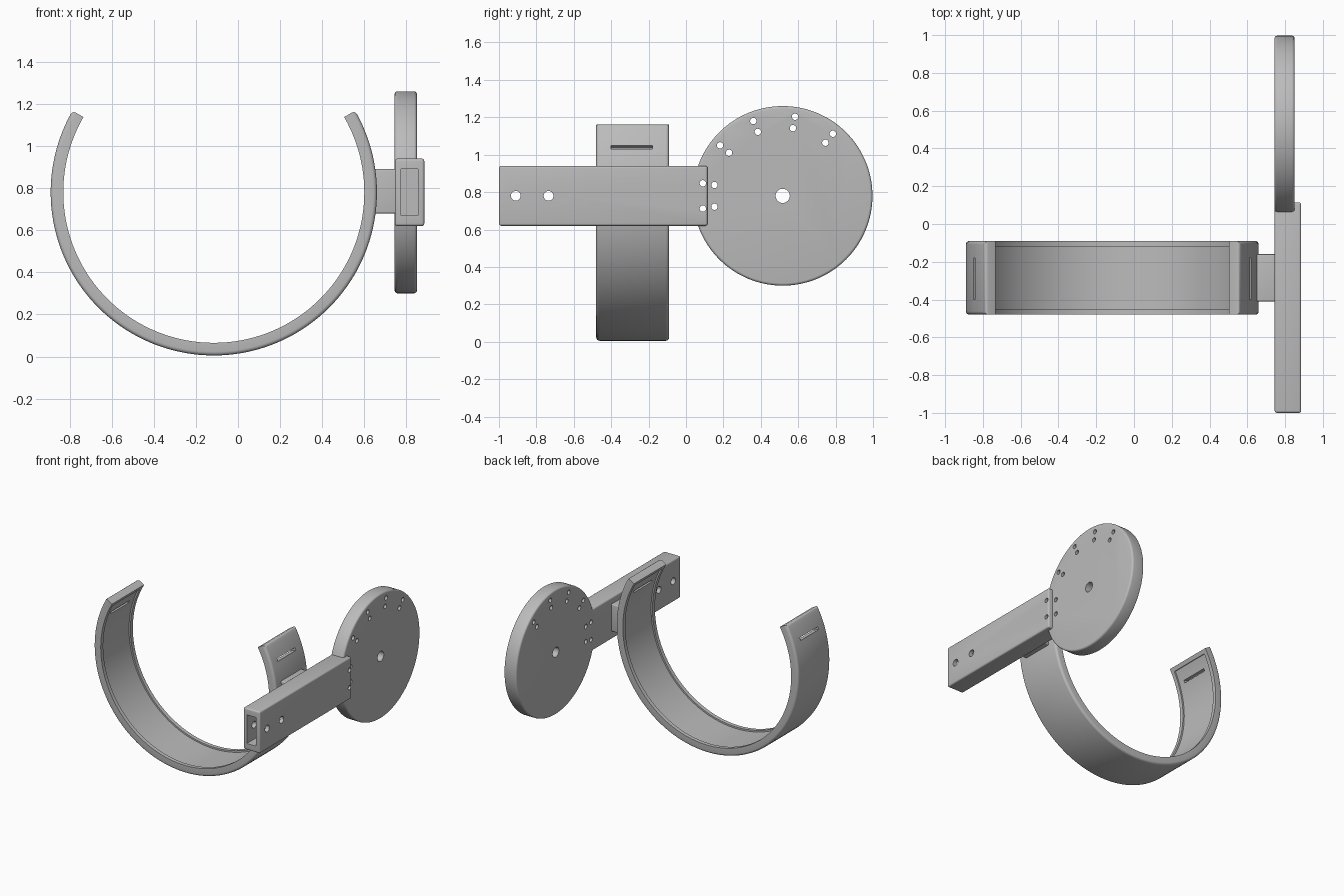
import bpy, bmesh
from math import sin, cos, radians, pi
from mathutils import Matrix, Vector

cube = bpy.data.objects.get("Cube")
if cube:
    bpy.data.objects.remove(cube, do_unlink=True)

grey = bpy.data.materials.new("plain grey")
grey.use_nodes = True
colour = (0.5, 0.5, 0.5, 1)
grey.diffuse_color = colour
grey.node_tree.nodes["Principled BSDF"].inputs["Base Color"].default_value = colour

AXIS_Z = 0.78            # height shared by the cuff, bar and disc
CUFF_X = -0.115          # cuff centre
R_IN, R_OUT = 0.715, 0.775
Y0, Y1 = -0.48, -0.09    # cuff width


def make(name, bm):
    bmesh.ops.recalc_face_normals(bm, faces=bm.faces)
    mesh = bpy.data.meshes.new(name)
    bm.to_mesh(mesh)
    bm.free()
    mesh.materials.append(grey)
    ob = bpy.data.objects.new(name, mesh)
    bpy.context.collection.objects.link(ob)
    return ob


def add_box(bm, lo, hi):
    lo, hi = Vector(lo), Vector(hi)
    m = Matrix.Translation((lo + hi) / 2) @ Matrix.Diagonal((*(hi - lo), 1))
    bmesh.ops.create_cube(bm, size=1, matrix=m)


def add_rod(bm, x0, x1, y, z, r, n=24):
    m = Matrix.Translation(((x0 + x1) / 2, y, z)) @ Matrix.Rotation(pi / 2, 4, "Y")
    bmesh.ops.create_cone(bm, cap_ends=True, segments=n, radius1=r, radius2=r,
                          depth=x1 - x0, matrix=m)


def add_arc(bm, r0, r1, y0, y1, a0, a1, n):
    """Sweep a rectangle round the cuff axis from angle a0 to a1 (degrees)."""
    rings = []
    for i in range(n + 1):
        a = radians(a0 + (a1 - a0) * i / n)
        rings.append([bm.verts.new((CUFF_X + r * cos(a), y, AXIS_Z + r * sin(a)))
                      for r, y in ((r0, y0), (r1, y0), (r1, y1), (r0, y1))])
    for p, q in zip(rings, rings[1:]):
        for k in range(4):
            j = (k + 1) % 4
            bm.faces.new((p[k], p[j], q[j], q[k]))
    bm.faces.new(rings[0])
    bm.faces.new(rings[-1])
    bmesh.ops.recalc_face_normals(bm, faces=bm.faces)


def bevel(bm, width, keep=lambda e: True):
    edges = [e for e in bm.edges if e.calc_face_angle(0) > 0.7 and keep(e)]
    bmesh.ops.bevel(bm, geom=edges, offset=width, segments=4, profile=0.5,
                    affect="EDGES", clamp_overlap=True)


def cut(ob, cutter):
    mod = ob.modifiers.new("cut", "BOOLEAN")
    mod.operation, mod.solver, mod.object = "DIFFERENCE", "EXACT", cutter
    bpy.context.view_layer.objects.active = ob
    bpy.ops.object.modifier_apply(modifier=mod.name)


def smooth(ob):
    bpy.ops.object.select_all(action="DESELECT")
    ob.select_set(True)
    bpy.context.view_layer.objects.active = ob
    bpy.ops.object.shade_smooth_by_angle(angle=radians(30))


# Open cuff with rounded outer edges
bm = bmesh.new()
add_arc(bm, R_IN, R_OUT, Y0, Y1, 150, 390, 96)
bevel(bm, 0.018, lambda e: all(
    Vector((v.co.x - CUFF_X, v.co.z - AXIS_Z)).length > R_OUT - 0.01 for v in e.verts))
cuff = make("cuff", bm)

# Shallow inner recess and the strap slot near each tip
cutters = []
bm = bmesh.new()
add_arc(bm, R_IN - 0.05, R_IN + 0.012, Y0 + 0.03, Y1 - 0.03, 152.5, 387.5, 94)
cutters.append(make("recess_cutter", bm))
for angle in (19.6, 160.4):
    bm = bmesh.new()
    add_arc(bm, R_IN - 0.1, R_OUT + 0.1, -0.40, -0.18, angle - 0.8, angle + 0.8, 1)
    cutters.append(make("slot_cutter", bm))
for c in cutters:
    cut(cuff, c)

# Block joining the cuff to the bar
bm = bmesh.new()
add_box(bm, (0.635, -0.41, 0.68), (0.76, -0.16, 0.89))
bevel(bm, 0.008)
block = make("joining_block", bm)

# Bar with a socket in its front end
bm = bmesh.new()
add_box(bm, (0.745, -1.0, 0.62), (0.885, 0.115, 0.94))
bevel(bm, 0.012)
bar = make("bar", bm)
bm = bmesh.new()
add_box(bm, (0.775, -1.1, 0.67), (0.855, -0.62, 0.89))
socket = make("socket_cutter", bm)
cut(bar, socket)

# Round plate
bm = bmesh.new()
add_rod(bm, 0.744, 0.85, 0.517, AXIS_Z, 0.48, 128)
bevel(bm, 0.014)
disc = make("disc", bm)

# Pin, axle and paired screw holes, all drilled sideways
holes = [(-0.91, AXIS_Z, 0.026), (-0.735, AXIS_Z, 0.026), (0.517, AXIS_Z, 0.038)]
screws = [(0.09, 0.847), (0.09, 0.712), (0.152, 0.838), (0.152, 0.722),
          (0.182, 1.05), (0.23, 1.01), (0.36, 1.18), (0.384, 1.122),
          (0.572, 1.142), (0.583, 1.203), (0.745, 1.064), (0.785, 1.112)]
holes += [(y, z, 0.017) for y, z in screws]
bm = bmesh.new()
for y, z, r in holes:
    add_rod(bm, 0.6, 1.0, y, z, r)
drill = make("hole_cutter", bm)
cut(bar, drill)
cut(disc, drill)

for c in cutters + [socket, drill]:
    bpy.data.objects.remove(c, do_unlink=True)
for ob in (cuff, block, bar, disc):
    smooth(ob)
